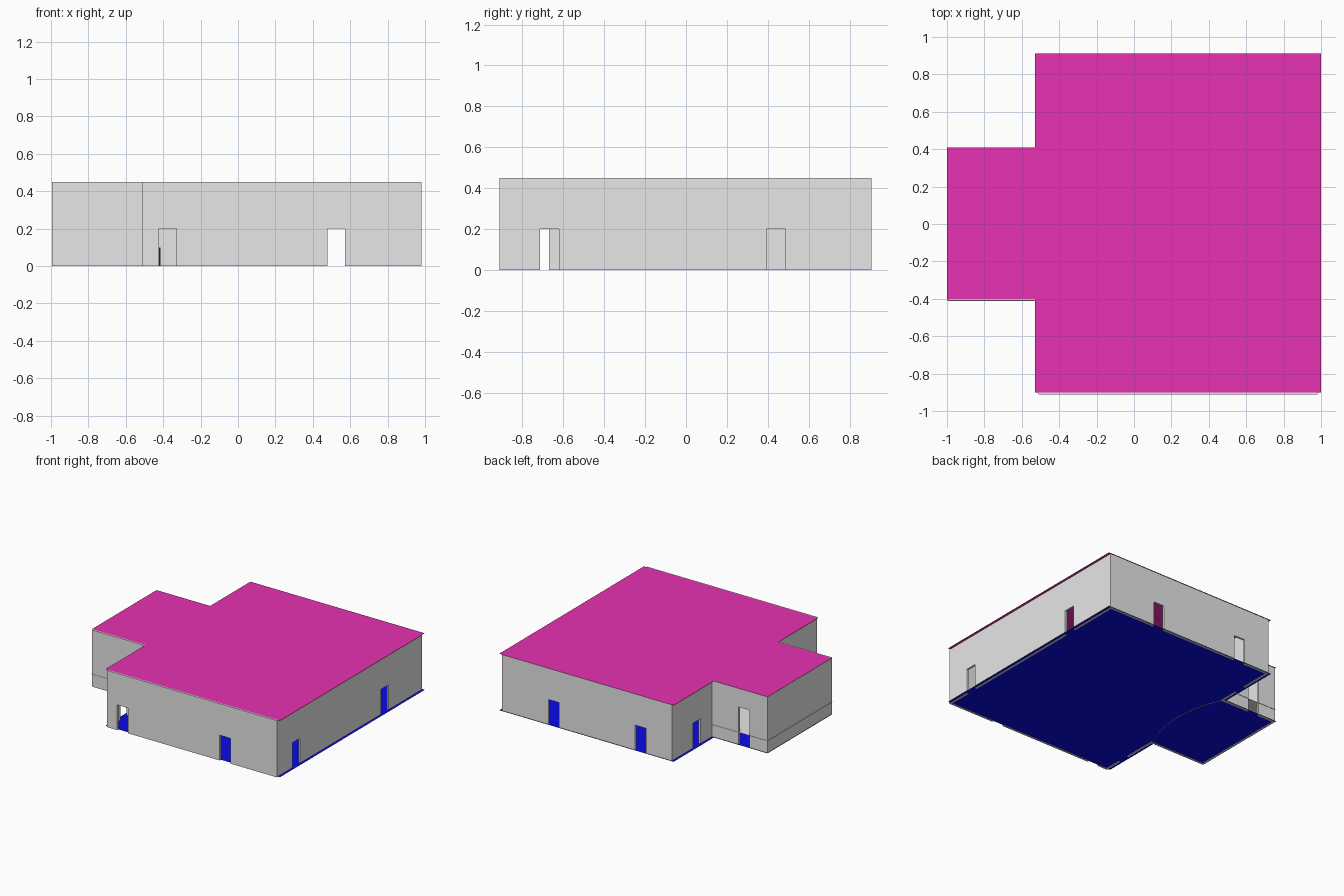
import bpy, bmesh, math

cube = bpy.data.objects.get("Cube")
if cube:
    bpy.data.objects.remove(cube, do_unlink=True)


def material(name, rgb):
    m = bpy.data.materials.new(name)
    m.use_nodes = True
    m.diffuse_color = (*rgb, 1)
    m.node_tree.nodes["Principled BSDF"].inputs["Base Color"].default_value = (*rgb, 1)
    return m


GREY = material("plaster grey", (0.8, 0.8, 0.8))
MAGENTA = material("roof magenta", (1.0, 0.04, 0.56))
BLUE = material("floor blue", (0.004, 0.004, 1.0))

HEIGHT, DOOR_H, STAGE_H, THICK = 0.45, 0.2, 0.1, 0.015


def finish(name, bm, mat=None):
    mesh = bpy.data.meshes.new(name)
    bm.to_mesh(mesh)
    bm.free()
    ob = bpy.data.objects.new(name, mesh)
    bpy.context.collection.objects.link(ob)
    if mat:
        mesh.materials.append(mat)
    return ob


def footprint(left, step, right, front, back, wing_front, wing_back):
    """Counter-clockwise outline of a hall with a narrower wing on the -x side."""
    return [(step, front), (right, front), (right, back), (step, back),
            (step, wing_back), (left, wing_back), (left, wing_front), (step, wing_front)]


def sheet(name, outline, z, mat):
    bm = bmesh.new()
    bm.faces.new([bm.verts.new((x, y, z)) for x, y in outline])
    return finish(name, bm, mat)


def strip(bm, points, z0, z1, closed):
    """Vertical band standing on a path."""
    low = [bm.verts.new((x, y, z0)) for x, y in points]
    top = [bm.verts.new((x, y, z1)) for x, y in points]
    n = len(points)
    for i in range(n if closed else n - 1):
        j = (i + 1) % n
        bm.faces.new((low[i], low[j], top[j], top[i]))


# Floor and roof sheets, slightly offset from the walls
slab = footprint(-1, -0.53, 1, -0.902, 0.912, -0.4, 0.408)
sheet("floor", slab, 0.003, BLUE)
sheet("roof", slab, HEIGHT + 0.001, MAGENTA)

# Outer walls
bm = bmesh.new()
strip(bm, footprint(-0.995, -0.51, 0.98, -0.912, 0.906, -0.41, 0.402), 0, HEIGHT, True)
walls = finish("walls", bm, GREY)
solid = walls.modifiers.new("thickness", "SOLIDIFY")
solid.thickness = THICK
solid.offset = -1
solid.use_even_offset = True

# Door openings: centre x, centre y, wall runs along x, height
doors = [(-0.375, -0.91, True, DOOR_H), (0.525, -0.91, True, DOOR_H),
         (-0.235, 0.9, True, DOOR_H), (0.525, 0.9, True, DOOR_H),
         (0.98, -0.668, False, DOOR_H), (0.98, 0.44, False, DOOR_H),
         (-0.51, -0.716, False, DOOR_H), (-0.51, 0.595, False, DOOR_H),
         (-0.79, 0.4, True, STAGE_H + DOOR_H)]
bm = bmesh.new()
for x, y, along_x, top in doors:
    box = bmesh.ops.create_cube(bm, size=1)["verts"]
    wide, deep = 0.094, 0.08
    size = (wide, deep, top + 0.1) if along_x else (deep, wide, top + 0.1)
    bmesh.ops.scale(bm, vec=size, verts=box)
    bmesh.ops.translate(bm, vec=(x, y, (top - 0.1) / 2), verts=box)
cutter = finish("door_cutter", bm)
cutter.hide_render = True
cut = walls.modifiers.new("doors", "BOOLEAN")
cut.operation = "DIFFERENCE"
cut.solver = "EXACT"
cut.object = cutter
bpy.context.view_layer.objects.active = walls
for mod in ("thickness", "doors"):
    bpy.ops.object.modifier_apply(modifier=mod)
bpy.data.objects.remove(cutter, do_unlink=True)

# Raised stage in the wing with a bowed front
half, bulge = 0.4, 0.095
radius = (half ** 2 + bulge ** 2) / (2 * bulge)
sweep = math.asin(half / radius)
arc = []
for i in range(17):
    a = sweep * (i / 8 - 1)
    arc.append((-0.51 + bulge - radius + radius * math.cos(a), radius * math.sin(a)))
stage = arc + [(-0.51, 0.405), (-0.998, 0.405), (-0.998, -0.412), (-0.51, -0.412)]
sheet("stage_top", stage, STAGE_H, GREY)
bm = bmesh.new()
strip(bm, arc, 0, STAGE_H, False)
finish("stage_front", bm, GREY)
